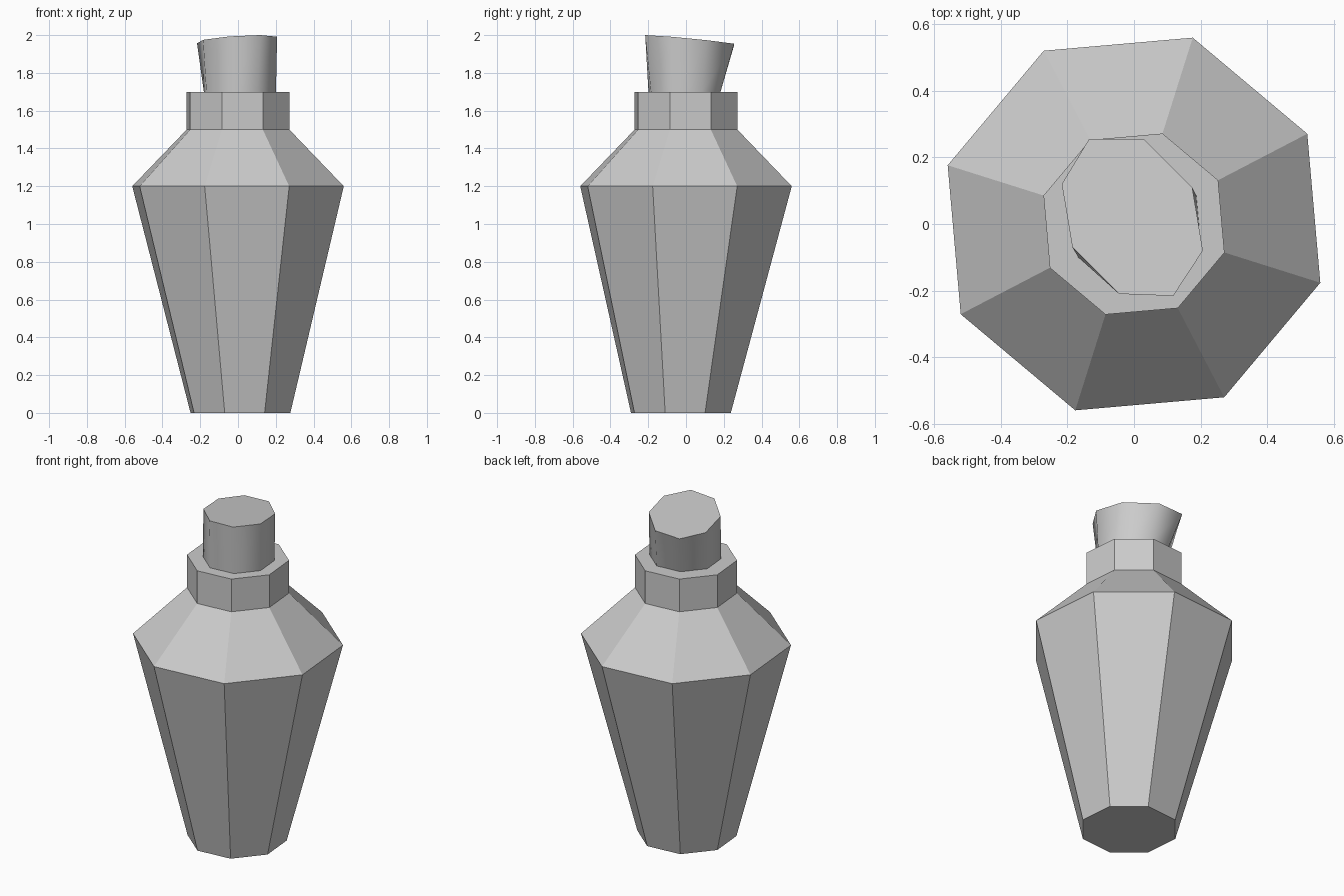
import bpy, math

if "Cube" in bpy.data.objects:
    bpy.data.objects.remove(bpy.data.objects["Cube"])

SIDES = 8
PHASE = math.radians(27.5)


def octagon(r, z, cx=0.0, cy=0.0):
    return [(cx + r * math.cos(PHASE + i * math.tau / SIDES),
             cy + r * math.sin(PHASE + i * math.tau / SIDES), z) for i in range(SIDES)]


def loft(name, rings, smooth_sides=False):
    verts = [v for ring in rings for v in ring]
    faces = [tuple(reversed(range(SIDES)))]
    for k in range(len(rings) - 1):
        a, b = k * SIDES, (k + 1) * SIDES
        for i in range(SIDES):
            j = (i + 1) % SIDES
            faces.append((a + i, a + j, b + j, b + i))
    faces.append(tuple(range(len(verts) - SIDES, len(verts))))
    mesh = bpy.data.meshes.new(name)
    mesh.from_pydata(verts, [], faces)
    for p in mesh.polygons:
        p.use_smooth = smooth_sides and len(p.vertices) == 4
    mesh.update()
    obj = bpy.data.objects.new(name, mesh)
    bpy.context.collection.objects.link(obj)
    return obj


# Bottle: slightly offset foot, wide shoulder, straight neck
loft("bottle", [octagon(0.277, 0, 0.013, -0.027), octagon(0.587, 1.2),
                octagon(0.285, 1.5), octagon(0.285, 1.7)])

# Stopper: regular foot, skewed oval top cut by a tilted plane
top = [(0.175, 0.11), (0.03, 0.255), (-0.135, 0.255), (-0.217, 0.12),
       (-0.185, -0.07), (-0.045, -0.21), (0.118, -0.216), (0.207, -0.08)]
tilted = [(x, y, 1.976 + 0.04 * x - 0.09 * y) for x, y in top]
loft("stopper", [octagon(0.2, 1.7, 0.01, -0.008), tilted], smooth_sides=True)
